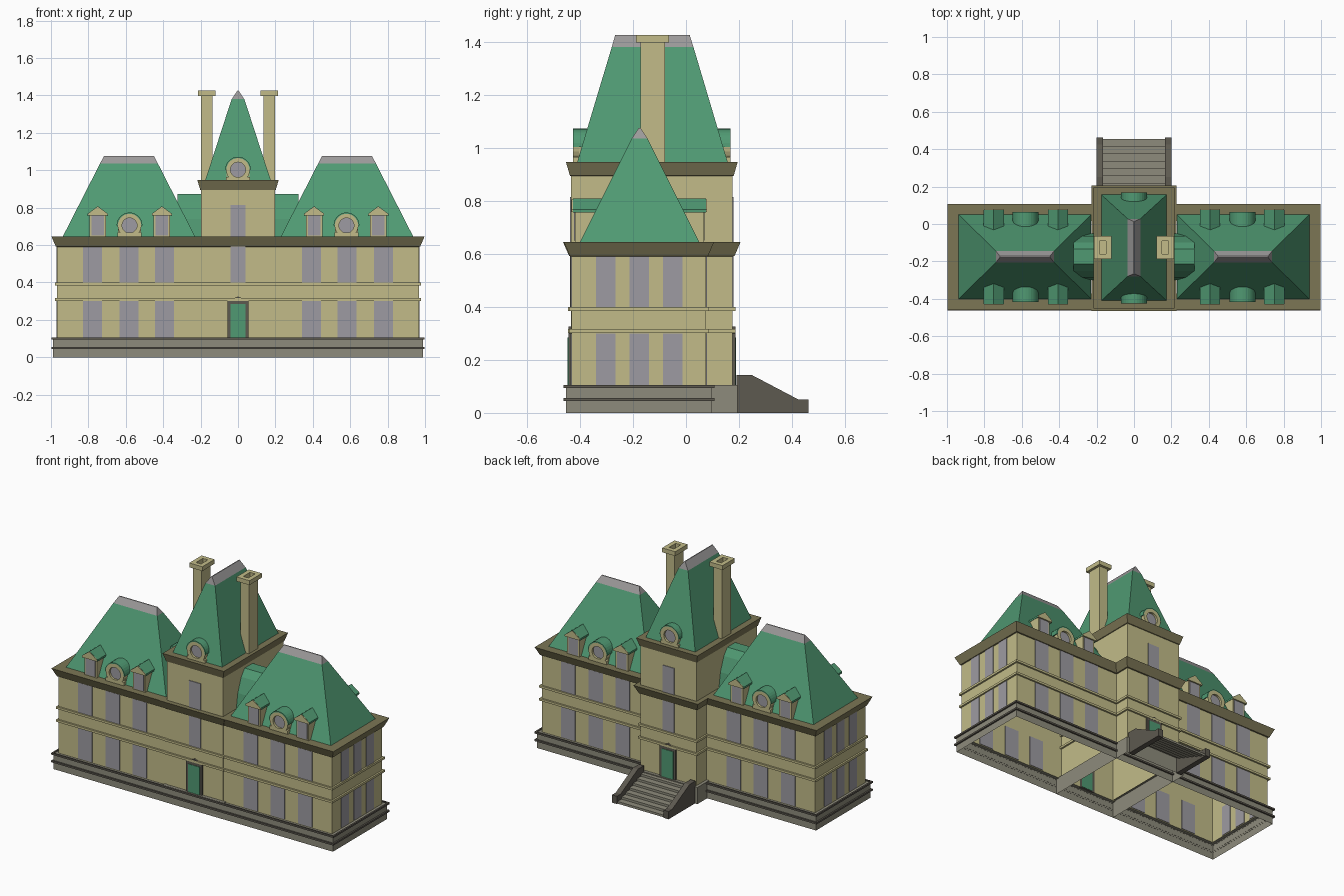
import bpy, bmesh
from math import sin, cos, pi

if "Cube" in bpy.data.objects:
    bpy.data.objects.remove(bpy.data.objects["Cube"])


def material(name, rgb):
    m = bpy.data.materials.new(name)
    m.diffuse_color = (*rgb, 1)
    m.use_nodes = True
    m.node_tree.nodes["Principled BSDF"].inputs["Base Color"].default_value = m.diffuse_color
    return m


STONE = material("cream_stone", (0.54, 0.50, 0.25))
TRIM = material("brown_trim", (0.20, 0.18, 0.09))
ROOF = material("green_roof", (0.08, 0.32, 0.17))
GLASS = material("window_grey", (0.34, 0.33, 0.36))
PLINTH = material("plinth_grey", (0.27, 0.26, 0.20))
DARK = material("dark_grey", (0.11, 0.10, 0.08))
CAP = material("ridge_grey", (0.33, 0.32, 0.32))


def make(name, verts, faces, mat):
    bm = bmesh.new()
    vs = [bm.verts.new(v) for v in verts]
    for f in faces:
        bm.faces.new([vs[i] for i in f])
    bmesh.ops.recalc_face_normals(bm, faces=bm.faces[:])
    me = bpy.data.meshes.new(name)
    bm.to_mesh(me)
    bm.free()
    me.materials.append(mat)
    ob = bpy.data.objects.new(name, me)
    bpy.context.collection.objects.link(ob)
    return ob


def loft(name, rects, mat, cap=False):
    """Skin a stack of rectangles (x0, x1, y0, y1, z)."""
    verts, faces = [], []
    for x0, x1, y0, y1, z in rects:
        verts += [(x0, y0, z), (x1, y0, z), (x1, y1, z), (x0, y1, z)]
    for k in range(len(rects) - 1):
        a = 4 * k
        faces += [(a + i, a + (i + 1) % 4, a + 4 + (i + 1) % 4, a + 4 + i) for i in range(4)]
    if cap:
        n = len(verts)
        faces.append((n - 4, n - 3, n - 2, n - 1))
    return make(name, verts, faces, mat)


def ring(name, r, profile, mat, cap=False):
    """Run an (offset, z) profile round a rectangle."""
    return loft(name, [(r[0] - o, r[1] + o, r[2] - o, r[3] + o, z) for o, z in profile], mat, cap)


def prism(name, pts, a0, a1, axis, mat):
    """Extrude a 2D (horizontal, z) outline along x or y."""
    n = len(pts)
    if axis == 'y':
        verts = [(p, a, z) for a in (a0, a1) for p, z in pts]
    else:
        verts = [(a, p, z) for a in (a0, a1) for p, z in pts]
    faces = [(i, (i + 1) % n, n + (i + 1) % n, n + i) for i in range(n)]
    faces += [tuple(range(n)), tuple(range(n, 2 * n))]
    return make(name, verts, faces, mat)


def box(name, x0, x1, y0, y1, z0, z1, mat):
    return prism(name, [(x0, z0), (x1, z0), (x1, z1), (x0, z1)], y0, y1, 'y', mat)


def arc(cx, cz, r, a0, a1, n):
    return [(cx + r * cos(a0 + (a1 - a0) * i / n), cz + r * sin(a0 + (a1 - a0) * i / n))
            for i in range(n + 1)]


def round_dormer(name, cx, base, yf, yb, d):
    """Bull's-eye dormer: green hood, stone ring, round pane."""
    cz = base + 0.06
    hood = arc(cx, cz, 0.069, 0, pi, 14) + arc(cx, cz, 0.062, pi, 0, 14)
    prism(name + "_hood", hood, yf, yb, 'y', ROOF)
    body = arc(cx, cz, 0.062, 0, pi, 14) + [(cx - 0.062, base), (cx + 0.062, base)]
    prism(name + "_body", body, yf - d * 0.022, yb, 'y', STONE)
    n = 24
    verts, faces = [], []
    for r, y in ((0.04, yf - d * 0.022), (0.04, yf), (0.064, yf), (0.064, yf - d * 0.022)):
        verts += [(p, y, z) for p, z in arc(cx, cz, r, 0, 2 * pi, n)[:-1]]
    for k in range(3):
        faces += [(k * n + i, k * n + (i + 1) % n, (k + 1) * n + (i + 1) % n, (k + 1) * n + i)
                  for i in range(n)]
    make(name + "_ring", verts, faces, STONE)
    box(name + "_foot", cx - 0.064, cx + 0.064, yf, yf - d * 0.022, base, base + 0.022, STONE)
    prism(name + "_pane", arc(cx, cz, 0.04, 0, 2 * pi, n)[:-1], yf - d * 0.014, yf - d * 0.03, 'y', GLASS)


def gable_dormer(name, cx, base, yf, yb, d):
    """Square dormer with a small pitched roof."""
    pent = [(-0.044, base), (0.044, base), (0.044, base + 0.12), (0, base + 0.152), (-0.044, base + 0.12)]
    prism(name + "_body", [(cx + p, z) for p, z in pent], yf - d * 0.012, yb, 'y', STONE)
    top = [(-0.054, 0.122), (0, 0.163), (0.054, 0.122), (0.054, 0.11), (0, 0.15), (-0.054, 0.11)]
    prism(name + "_roof", [(cx + p, base + z) for p, z in top], yf - d * 0.004, yb, 'y', ROOF)
    tri = [(cx - 0.053, base + 0.112), (cx + 0.053, base + 0.112),
           (cx + 0.053, base + 0.122), (cx, base + 0.16), (cx - 0.053, base + 0.122)]
    prism(name + "_pediment", tri, yf, yf - d * 0.015, 'y', STONE)
    box(name + "_pane", cx - 0.034, cx + 0.034, yf - d * 0.009, yf - d * 0.02, base + 0.005, base + 0.112, GLASS)


WING = (-0.967, 0.967, -0.431, 0.076)
MID = (-0.198, 0.198, -0.434, 0.176)
STOREYS = ((0.105, 0.30), (0.40, 0.59))

# Plinths
ring("wing_plinth", WING, [(0.021, 0), (0.021, 0.1), (0, 0.1)], PLINTH)
for z in (0.045, 0.094):
    ring("plinth_band", WING, [(0.02, z), (0.031, z), (0.031, z + 0.011), (0.02, z + 0.011)], DARK)
ring("centre_plinth", MID, [(0.019, 0), (0.019, 0.106), (0, 0.106)], PLINTH)

# Walls, string courses and flared cornices
ring("wing_walls", WING, [(0, 0.1), (0, 0.6)], STONE)
ring("tower_walls", MID, [(0, 0.1), (0, 0.91)], STONE)
for label, r in (("wing", WING), ("centre", MID)):
    for z in (0.302, 0.385):
        ring(label + "_course", r, [(0, z), (0.011, z), (0.011, z + 0.014), (0, z + 0.014)], TRIM if z < 0 else STONE)
    inner = -0.06 if label == "wing" else 0
    ring(label + "_cornice", r, [(0, 0.59), (0.007, 0.592), (0.03, 0.645), (inner, 0.645)], TRIM)
ring("tower_cornice", MID, [(0, 0.893), (0.004, 0.895), (0.019, 0.947), (-0.05, 0.947)], TRIM)

# Wing roofs with grey ridge caps, and rounded link roofs beside the tower
for s in (-1, 1):
    c = s * 0.583
    side = "right" if s > 0 else "left"
    mid = (c - 0.155, c + 0.155, -0.205, -0.145, 1.035)
    loft(side + "_wing_roof", [(c - 0.354, c + 0.354, -0.4, 0.05, 0.645), mid], ROOF)
    loft(side + "_wing_ridge", [mid, (c - 0.134, c + 0.134, -0.178, -0.172, 1.075)], CAP, True)
    link = [(-0.3, 0.645), (-0.285, 0.74), (-0.25, 0.83), (-0.215, 0.873),
            (-0.135, 0.873), (-0.1, 0.83), (-0.065, 0.74), (-0.05, 0.645)]
    prism(side + "_link_roof", link, s * 0.19, s * 0.324, 'x', ROOF)

# Tower roof
neck = (-0.034, 0.034, -0.28, 0.028, 1.38)
loft("tower_roof", [(-0.175, 0.175, -0.41, 0.157, 0.947), neck], ROOF)
loft("tower_ridge", [neck, (-0.003, 0.003, -0.267, 0.014, 1.425)], CAP, True)

# Chimneys with hollow tops
for s in (-1, 1):
    r = (s * 0.167 - 0.03, s * 0.167 + 0.03, -0.172, -0.08)
    ring("chimney", r, [(0, 0.9), (0, 1.397), (0.016, 1.397), (0.016, 1.425),
                        (-0.012, 1.425), (-0.012, 1.36)], STONE, True)

# Front and back: windows, dormers, doors
for d, label in ((-1, "front"), (1, "back")):
    yw = WING[2] if d < 0 else WING[3]
    ym = MID[2] if d < 0 else MID[3]
    for s in (-1, 1):
        for x in (0.393, 0.583, 0.778):
            for z0, z1 in STOREYS:
                box(label + "_window", s * x - 0.05, s * x + 0.05, yw - 0.004, yw + 0.004, z0, z1, GLASS)
        yc = -0.176
        for x in (0.407, 0.75):
            gable_dormer(label + "_gable_dormer", s * x, 0.645, yc + d * 0.255, yc + d * 0.13, d)
        round_dormer(label + "_round_dormer", s * 0.58, 0.645, yc + d * 0.241, yc + d * 0.13, d)
    box(label + "_tower_window", -0.041, 0.041, ym - 0.004, ym + 0.004, 0.4, 0.815, GLASS)
    round_dormer(label + "_tower_dormer", 0, 0.943, -0.129 + d * 0.297, -0.129 + d * 0.22, d)
    frame = [(-0.056, 0.1), (0.056, 0.1), (0.056, 0.3), (0, 0.325), (-0.056, 0.3)]
    prism(label + "_door_frame", frame, ym - d * 0.004, ym + d * 0.01, 'y', DARK)
    box(label + "_door", -0.041, 0.041, ym - d * 0.006, ym + d * 0.013, 0.105, 0.285, ROOF)

# End windows
for x in (WING[0], WING[1]):
    for y in (-0.302, -0.176, -0.05):
        for z0, z1 in STOREYS:
            box("end_window", x - 0.004, x + 0.004, y - 0.037, y + 0.037, z0, z1, GLASS)

# Back staircase: open stepped sheet between two sloped cheeks
n, y0, y1 = 7, 0.22, 0.455
path = [(0.19, 0.1)]
for i in range(n):
    y = y0 + (y1 - y0) * i / (n - 1)
    path += [(y, 0.1 * (n - i) / n), (y, 0.1 * (n - i - 1) / n)]
verts = [(x, y, z) for x in (-0.17, 0.17) for y, z in path]
m = len(path)
make("back_steps", verts, [(i, i + 1, m + i + 1, m + i) for i in range(m - 1)], PLINTH)
cheek = [(0.19, 0), (0.462, 0), (0.462, 0.05), (0.425, 0.05), (0.25, 0.142), (0.19, 0.142)]
for s in (-1, 1):
    prism("stair_cheek", cheek, s * 0.165, s * 0.2, 'x', DARK)
